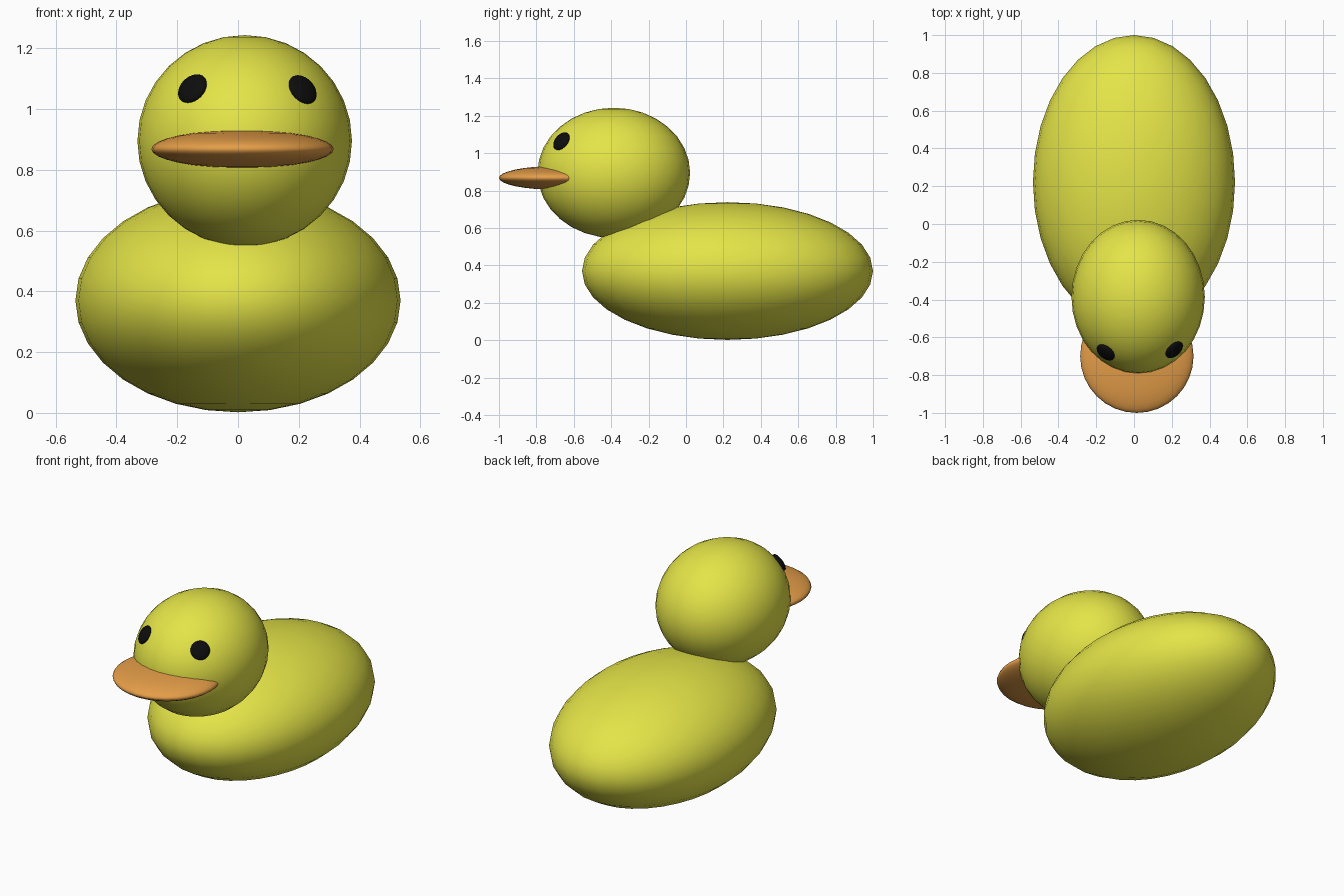
import bpy
from math import sqrt
from mathutils import Vector

if "Cube" in bpy.data.objects:
    bpy.data.objects.remove(bpy.data.objects["Cube"])


def material(name, rgb):
    m = bpy.data.materials.new(name)
    m.diffuse_color = (*rgb, 1.0)
    m.use_nodes = True
    m.node_tree.nodes["Principled BSDF"].inputs["Base Color"].default_value = m.diffuse_color
    return m


yellow = material("yellow", (0.78, 0.78, 0.065))
orange = material("orange", (0.78, 0.34, 0.065))
black = material("black", (0.004, 0.004, 0.004))


def ellipsoid(name, centre, radii, mat, axis=(0, 0, 1)):
    """Smooth squashed sphere whose local z points along axis."""
    bpy.ops.mesh.primitive_uv_sphere_add(segments=32, ring_count=16, radius=1, location=centre)
    ob = bpy.context.object
    ob.name = name
    ob.scale = radii
    ob.rotation_euler = Vector(axis).to_track_quat('Z', 'Y').to_euler()
    bpy.ops.object.shade_smooth()
    ob.data.materials.append(mat)
    return ob


# Body, resting on the ground
ellipsoid("body", (0, 0.222, 0.37), (0.535, 0.778, 0.368), yellow)

# Head, slightly off centre
head_c = Vector((0.022, -0.386, 0.895))
head_r = Vector((0.353, 0.408, 0.348))
ellipsoid("head", head_c, head_r, yellow)

# Flat round beak
ellipsoid("beak", (0.015, -0.70, 0.868), (0.30, 0.30, 0.063), orange)

# Eyes: thin buttons lying on the head surface, facing along its normal
for name, x, z in (("left_eye", -0.150, 1.067), ("right_eye", 0.213, 1.064)):
    dx, dz = (x - head_c.x) / head_r.x, (z - head_c.z) / head_r.z
    dy = -sqrt(1 - dx * dx - dz * dz)
    normal = (dx / head_r.x, dy / head_r.y, dz / head_r.z)
    ellipsoid(name, (x, head_c.y + dy * head_r.y, z), (0.054, 0.054, 0.02), black, normal)
